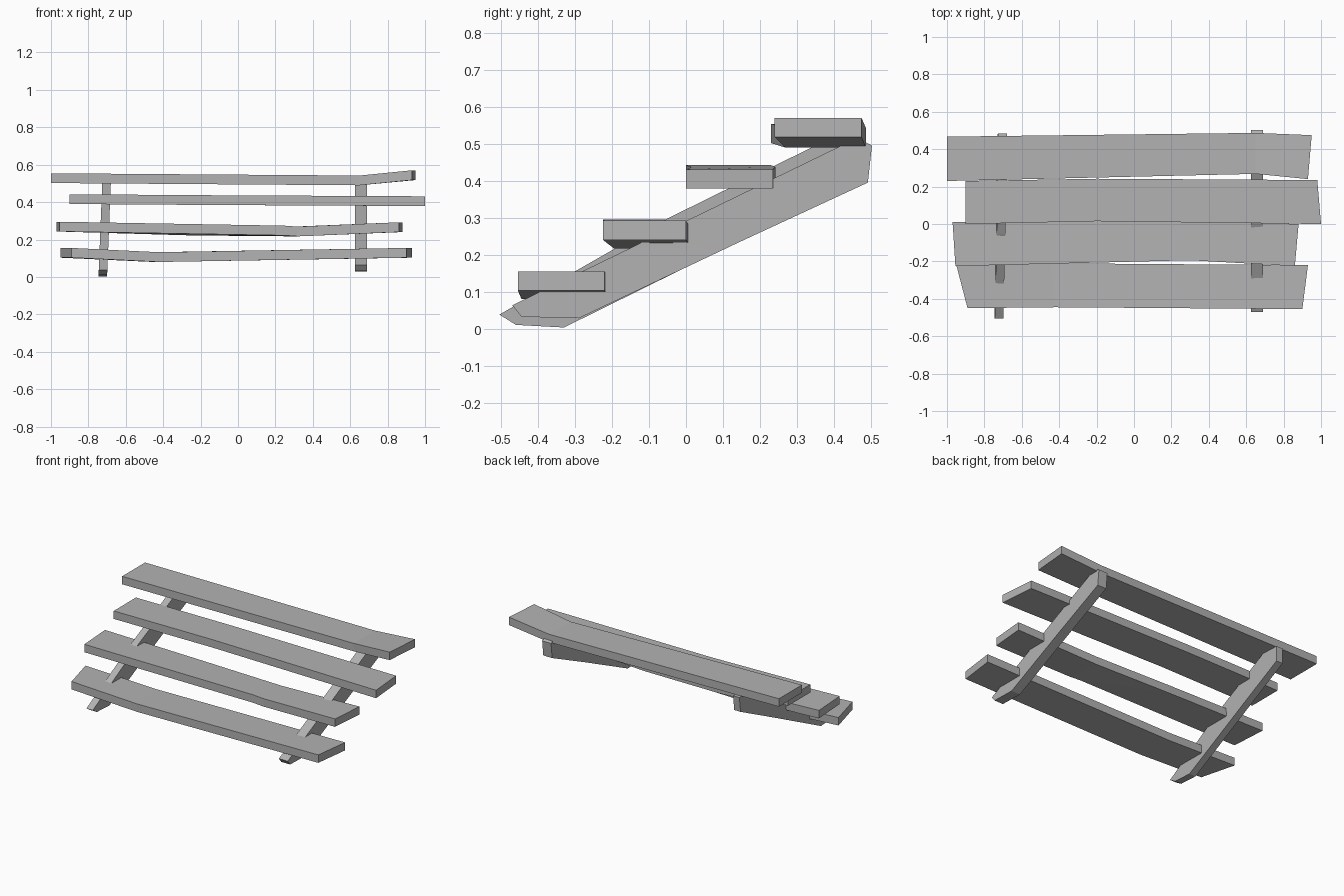
import bpy, bmesh

cube = bpy.data.objects.get("Cube")
if cube:
    bpy.data.objects.remove(cube, do_unlink=True)

grey = bpy.data.materials.new("weathered_grey")
grey.use_nodes = True
grey.diffuse_color = (0.45, 0.45, 0.45, 1)
grey.node_tree.nodes["Principled BSDF"].inputs["Base Color"].default_value = grey.diffuse_color


def loft(name, rings):
    """Skin a row of matching cross-sections and cap both ends."""
    bm = bmesh.new()
    rows = [[bm.verts.new(p) for p in ring] for ring in rings]
    n = len(rows[0])
    for a, b in zip(rows, rows[1:]):
        for i in range(n):
            j = (i + 1) % n
            bm.faces.new((a[i], a[j], b[j], b[i]))
    bm.faces.new(rows[0])
    bm.faces.new(rows[-1])
    bmesh.ops.recalc_face_normals(bm, faces=bm.faces[:])
    mesh = bpy.data.meshes.new(name)
    bm.to_mesh(mesh)
    bm.free()
    mesh.materials.append(grey)
    bpy.context.collection.objects.link(bpy.data.objects.new(name, mesh))


def plank(name, stations, thick=0.052):
    """Each station: front x, front y, back x, back y, underside z."""
    loft(name, [[(fx, fy, z), (bx, by, z), (bx, by, z + thick), (fx, fy, z + thick)]
                for fx, fy, bx, by, z in stations])


def stringer(name, outline, x, width, lean=0.0):
    """Sloping side beam: a (y, z) outline given width, leaning in x with height."""
    loft(name, [[(x + s * width / 2 + lean * z, y, z) for y, z in outline] for s in (-1, 1)])


# Crooked treads, lowest first
plank("tread_1", [(-0.89, -0.45, -0.95, -0.22, 0.103),
                  (-0.42, -0.445, -0.45, -0.21, 0.08),
                  (0.90, -0.455, 0.93, -0.22, 0.103)])
plank("tread_2", [(-0.955, -0.225, -0.97, 0.01, 0.243),
                  (0.25, -0.195, -0.25, 0.025, 0.222),
                  (0.32, -0.195, 0.3, 0.015, 0.217),
                  (0.86, -0.225, 0.88, 0.0, 0.24)])
plank("tread_3", [(-0.90, 0.0, -0.90, 0.23, 0.39),
                  (-0.2, 0.015, -0.2, 0.242, 0.385),
                  (1.0, 0.0, 0.98, 0.235, 0.379)])
plank("tread_4", [(-1.0, 0.23, -1.0, 0.467, 0.502),
                  (0.65, 0.268, 0.65, 0.487, 0.49),
                  (0.93, 0.24, 0.95, 0.475, 0.518)])

# Sloping beams with clipped feet
stringer("right_stringer", [(-0.505, 0.038), (-0.46, 0.01), (-0.33, 0.003), (0.14, 0.235),
                            (0.478, 0.40), (0.485, 0.495), (0.36, 0.5), (-0.05, 0.298),
                            (-0.30, 0.155)], -0.723, 0.046, 0.04)
stringer("left_stringer", [(-0.47, 0.063), (-0.445, 0.032), (-0.29, 0.028), (0.14, 0.232),
                           (0.492, 0.395), (0.503, 0.495), (0.475, 0.51), (0.42, 0.495)],
         0.657, 0.064)
